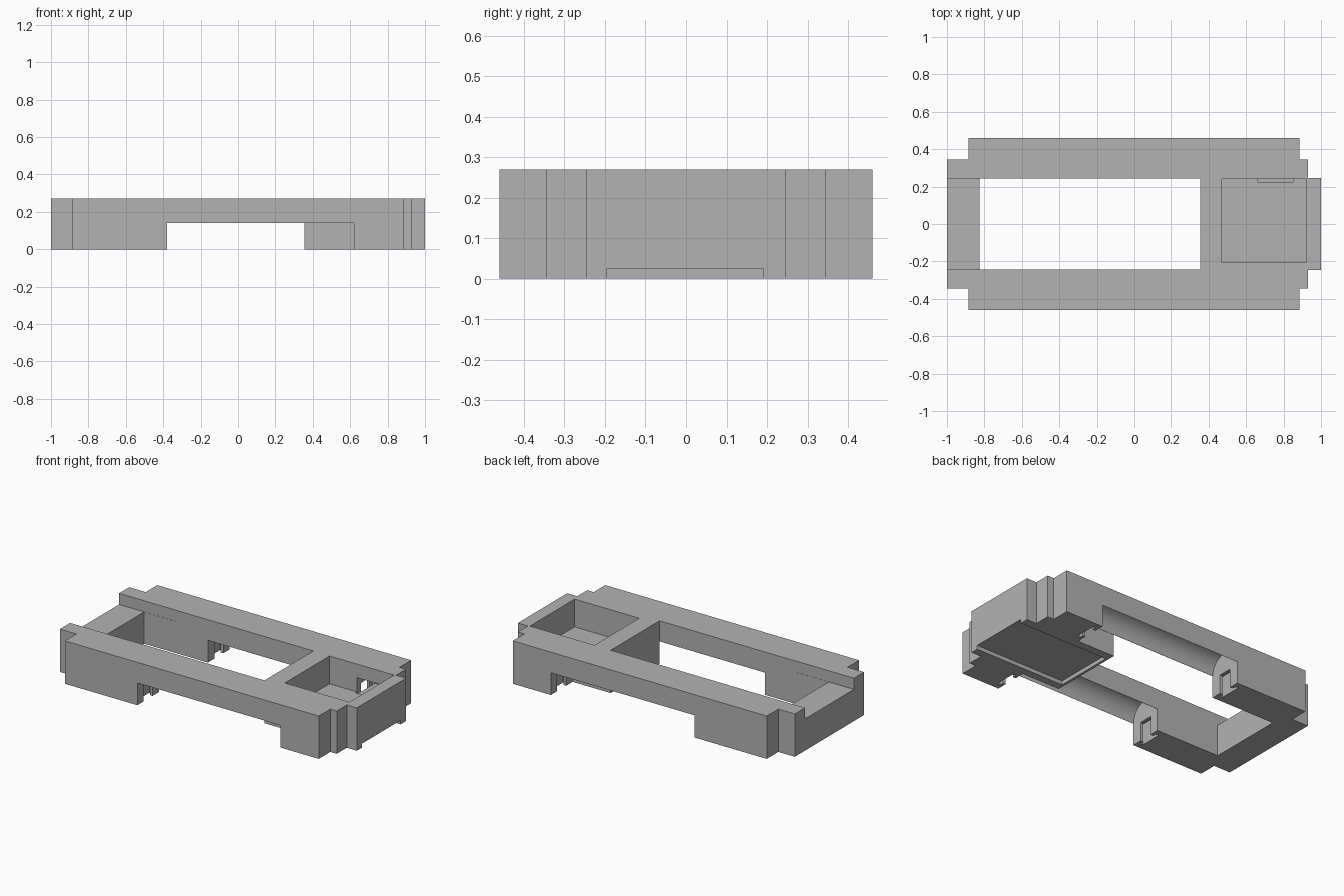
import bpy, bmesh, math

if "Cube" in bpy.data.objects:
    bpy.data.objects.remove(bpy.data.objects["Cube"])

grey = bpy.data.materials.new("plain_grey")
grey.diffuse_color = (0.45, 0.45, 0.45, 1)
grey.use_nodes = True
grey.node_tree.nodes["Principled BSDF"].inputs["Base Color"].default_value = grey.diffuse_color


def prism(name, profile, axis, lo, hi):
    """Extrude a closed 2D profile along z ('Z': x,y points) or x ('X': y,z points)."""
    place = (lambda p, t: (p[0], p[1], t)) if axis == 'Z' else (lambda p, t: (t, p[0], p[1]))
    bm = bmesh.new()
    a = [bm.verts.new(place(p, lo)) for p in profile]
    b = [bm.verts.new(place(p, hi)) for p in profile]
    n = len(profile)
    bm.faces.new(a[::-1])
    bm.faces.new(b)
    for i in range(n):
        j = (i + 1) % n
        bm.faces.new((a[i], a[j], b[j], b[i]))
    bmesh.ops.recalc_face_normals(bm, faces=bm.faces)
    me = bpy.data.meshes.new(name)
    bm.to_mesh(me)
    bm.free()
    me.materials.append(grey)
    ob = bpy.data.objects.new(name, me)
    bpy.context.collection.objects.link(ob)
    return ob


def box(name, x0, x1, y0, y1, z0, z1):
    return prism(name, [(x0, y0), (x1, y0), (x1, y1), (x0, y1)], 'Z', z0, z1)


# Stepped outline of the whole frame
half = [(-1, .345), (-.885, .345), (-.885, .46), (.885, .46),
        (.885, .345), (.93, .345), (.93, .245), (1, .245)]
frame = prism("holder_frame", half + [(x, -y) for x, y in reversed(half)], 'Z', 0, .27)

cutters = [
    box("main_opening", -.825, .355, -.243, .243, -.1, .4),
    box("end_bar_lowering", -1.1, -.6, -.244, .244, .2, .4),
    box("square_pocket", .47, .92, -.205, .24, .095, .4),
    box("pocket_side_recess", .66, .85, .225, .42, .08, .185),
    box("underside_slot", .37, 1.1, -.195, .19, -.1, .025),
]

# Arched channels under both rails, with stepped contact slots at each end
R, SPRING, YC = .1075, .14, .352
for s in (1, -1):
    arch = [(s * (YC - .109), -.1), (s * (YC - .109), SPRING)]
    arch += [(s * (YC - R * math.cos(math.pi * i / 32)), SPRING + R * math.sin(math.pi * i / 32))
             for i in range(33)]
    arch += [(s * (YC + .12), SPRING), (s * (YC + .12), -.1)]
    cutters.append(prism("arch_channel", arch, 'X', -.38, .62))
    for x, d in ((-.38, -1), (.62, 1)):
        for w, h, start, end in ((.045, .12, -.02, .022), (.07, .135, .02, .04)):
            xs = sorted((x + d * start, x + d * end))
            cutters.append(box("contact_slot", *xs, s * YC - w, s * YC + w, -.1, h))

# Cut everything out of the frame
bpy.context.view_layer.objects.active = frame
frame.select_set(True)
for c in cutters:
    m = frame.modifiers.new(c.name, 'BOOLEAN')
    m.operation = 'DIFFERENCE'
    m.solver = 'EXACT'
    m.object = c
    bpy.ops.object.modifier_apply(modifier=m.name)
for c in cutters:
    bpy.data.objects.remove(c)
bpy.ops.object.shade_smooth_by_angle(angle=math.radians(30))
